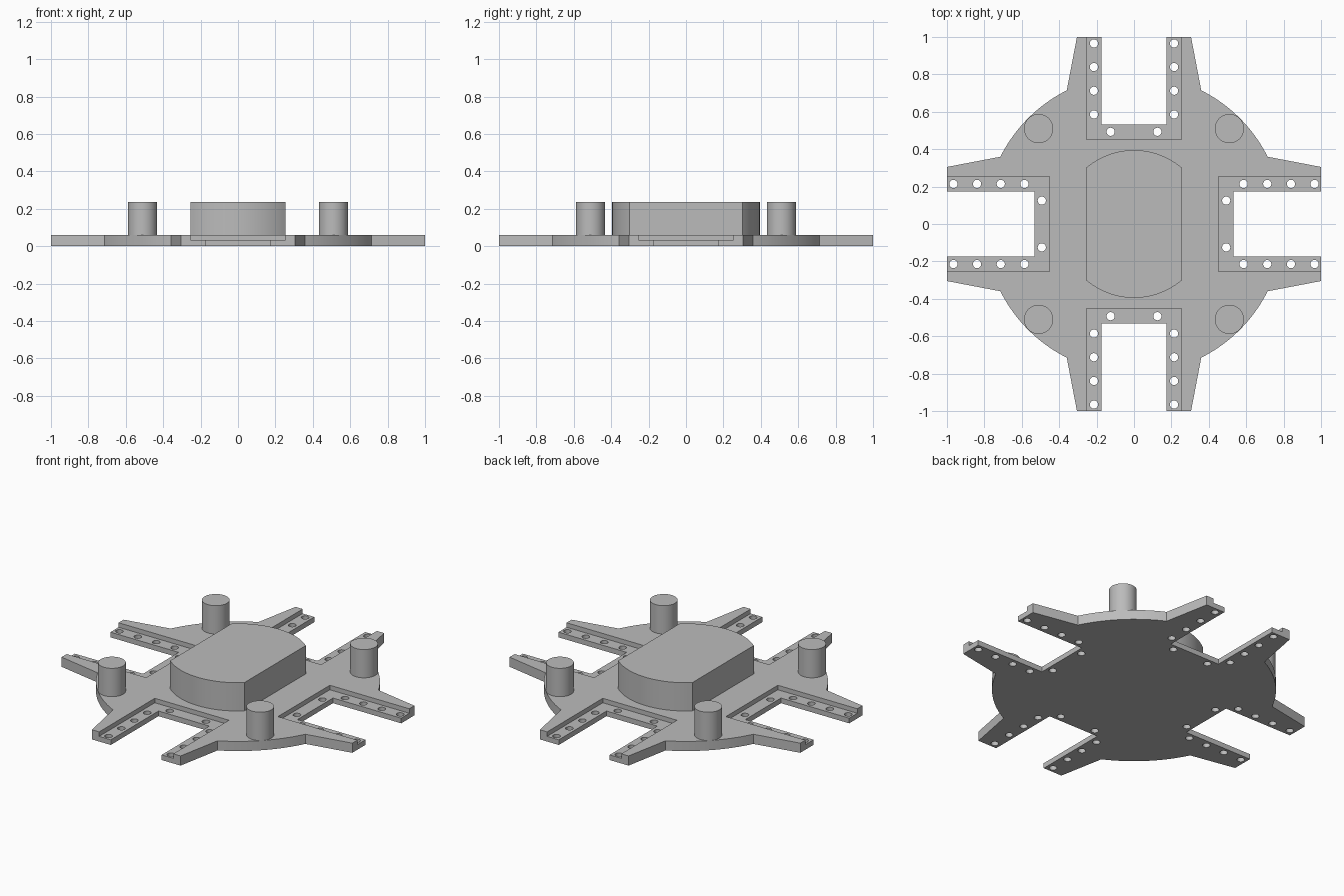
import bpy, bmesh, math
from mathutils import Matrix

cube = bpy.data.objects.get("Cube")
if cube:
    bpy.data.objects.remove(cube, do_unlink=True)

PLATE_TOP, LEDGE, TOP = 0.06, 0.032, 0.236

grey = bpy.data.materials.new("light_grey")
grey.use_nodes = True
colour = (0.5, 0.5, 0.5, 1)
grey.diffuse_color = colour
grey.node_tree.nodes["Principled BSDF"].inputs["Base Color"].default_value = colour


def arc(radius, start, end, steps, cx=0, cy=0):
    """Points along an arc, angles in degrees, both ends included."""
    angles = [math.radians(start + (end - start) * i / steps) for i in range(steps + 1)]
    return [(cx + radius * math.cos(a), cy + radius * math.sin(a)) for a in angles]


def circle(radius, cx, cy, steps):
    return arc(radius, 0, 360, steps, cx, cy)[:-1]


def rect(x0, x1, y0, y1):
    return [(x0, y0), (x1, y0), (x1, y1), (x0, y1)]


def quarter_turns(points):
    """The outline repeated on all four sides."""
    result = []
    for turn in range(4):
        rot = Matrix.Rotation(turn * math.pi / 2, 2)
        result.append([tuple(rot @ Matrix.Identity(2) @ vec(p)) for p in points])
    return result


def vec(p):
    from mathutils import Vector
    return Vector(p)


def prisms(name, outlines, z0, z1):
    """One object holding an upright prism for each outline."""
    bm = bmesh.new()
    for outline in outlines:
        base = bm.faces.new([bm.verts.new((x, y, z0)) for x, y in outline])
        moved = bmesh.ops.extrude_face_region(bm, geom=[base])["geom"]
        verts = [v for v in moved if isinstance(v, bmesh.types.BMVert)]
        bmesh.ops.translate(bm, verts=verts, vec=(0, 0, z1 - z0))
    bmesh.ops.recalc_face_normals(bm, faces=bm.faces[:])
    mesh = bpy.data.meshes.new(name)
    bm.to_mesh(mesh)
    bm.free()
    mesh.materials.append(grey)
    obj = bpy.data.objects.new(name, mesh)
    bpy.context.collection.objects.link(obj)
    return obj


def select(obj):
    bpy.ops.object.select_all(action='DESELECT')
    obj.select_set(True)
    bpy.context.view_layer.objects.active = obj


def smooth(obj):
    select(obj)
    bpy.ops.object.shade_smooth_by_angle(angle=math.radians(25))


def cut(obj, cutter):
    mod = obj.modifiers.new("cut", 'BOOLEAN')
    mod.operation, mod.solver, mod.object = 'DIFFERENCE', 'EXACT', cutter
    select(obj)
    bpy.ops.object.modifier_apply(modifier=mod.name)
    bpy.data.objects.remove(cutter, do_unlink=True)


# Base plate: round body with tapered prongs on each side
quarter = [(1, -0.305), (1, 0.305)] + arc(0.8, 26.7, 63.3, 20)
outline = [p for side in quarter_turns(quarter) for p in side]
plate = prisms("base_plate", [outline], 0, PLATE_TOP)

# Stepped ledge around each slot, then the open slot itself
cut(plate, prisms("ledge_cutter", quarter_turns(rect(0.453, 1.1, -0.255, 0.255)), LEDGE, 0.2))
cut(plate, prisms("slot_cutter", quarter_turns(rect(0.531, 1.1, -0.175, 0.175)), -0.1, 0.2))

# Screw holes along the ledges
spots = [(0.493, 0.125)] + [(0.586 + 0.1265 * i, 0.2145) for i in range(4)]
holes = []
for x, y in spots:
    for side in (-1, 1):
        holes += quarter_turns(circle(0.022, x, side * y, 20))
cut(plate, prisms("hole_cutter", holes, -0.1, 0.2))
smooth(plate)

# Central block: disc with two flat sides
half = math.degrees(math.acos(0.255 / 0.395))
block = arc(0.395, half, 180 - half, 24) + arc(0.395, 180 + half, 360 - half, 24)
smooth(prisms("central_block", [block], PLATE_TOP, TOP))

# Four round posts
for y, end in ((-0.51, "front"), (0.51, "back")):
    for x, side in ((-0.51, "right"), (0.51, "left")):
        smooth(prisms(f"{end}_{side}_post", [circle(0.078, x, y, 40)], PLATE_TOP, TOP))
